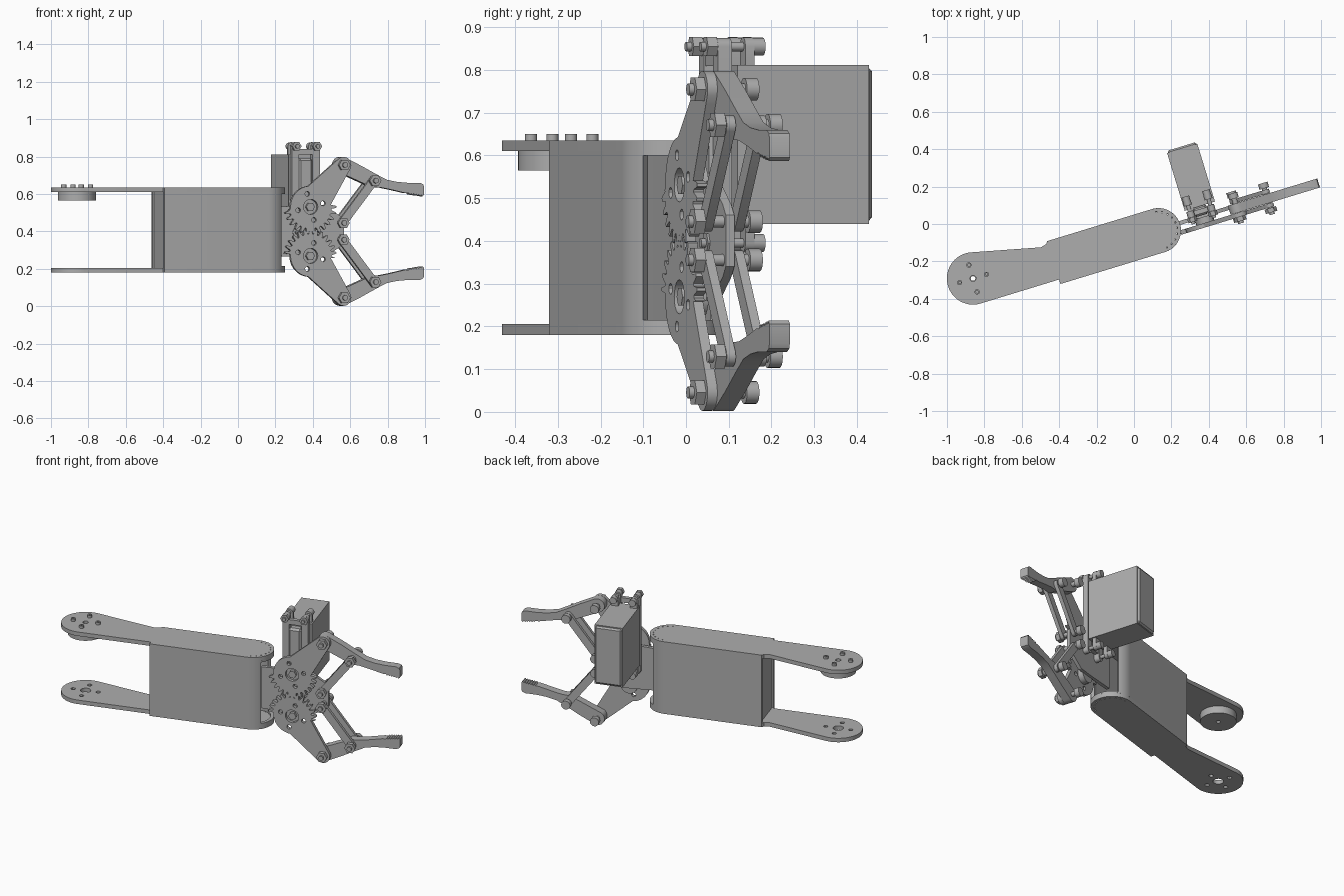
import bpy, bmesh, math
from math import sin, cos, pi, radians
from mathutils import Matrix, Vector

cube = bpy.data.objects.get("Cube")
if cube:
    bpy.data.objects.remove(cube, do_unlink=True)

grey = bpy.data.materials.new("machine_grey")
grey.use_nodes = True
grey.diffuse_color = (0.42, 0.42, 0.42, 1)
grey.node_tree.nodes["Principled BSDF"].inputs["Base Color"].default_value = (0.42, 0.42, 0.42, 1)

# Arm frame: u along the arm, v across it, z up; origin at the wrist
FRAME = Matrix.Translation((0.131, -0.035, 0)) @ Matrix.Rotation(radians(17), 4, 'Z')
STAND = Matrix.Rotation(pi / 2, 4, 'X')
MID = 0.4


def finish(name, mesh):
    mesh.materials.clear()
    mesh.materials.append(grey)
    ob = bpy.data.objects.new(name, mesh)
    bpy.context.collection.objects.link(ob)
    bpy.ops.object.select_all(action='DESELECT')
    ob.select_set(True)
    bpy.context.view_layer.objects.active = ob
    bpy.ops.object.shade_smooth_by_angle(angle=radians(30))
    return ob


def arc(cx, cy, r, a0, a1, n=24):
    return [(cx + r * cos(radians(a0 + (a1 - a0) * i / n)),
             cy + r * sin(radians(a0 + (a1 - a0) * i / n))) for i in range(n + 1)]


def ring(cx, cy, r, n=20):
    return arc(cx, cy, r, 0, 360 - 360 / n, n - 1)


def plate(name, loops, lo, hi, upright=False):
    """Extrude an outline with holes: flat along z, or upright along v."""
    cu = bpy.data.curves.new(name, 'CURVE')
    cu.dimensions, cu.fill_mode, cu.extrude = '2D', 'BOTH', (hi - lo) / 2
    for pts in loops:
        sp = cu.splines.new('POLY')
        sp.points.add(len(pts) - 1)
        for p, (x, y) in zip(sp.points, pts):
            p.co = (x, y, 0, 1)
        sp.use_cyclic_u = True
    tmp = bpy.data.objects.new(name + "_outline", cu)
    bpy.context.collection.objects.link(tmp)
    dg = bpy.context.evaluated_depsgraph_get()
    mesh = bpy.data.meshes.new_from_object(tmp.evaluated_get(dg))
    bpy.data.objects.remove(tmp, do_unlink=True)
    mid = (lo + hi) / 2
    place = Matrix.Translation((0, mid, 0)) @ STAND if upright else Matrix.Translation((0, 0, mid))
    bm = bmesh.new()
    bm.from_mesh(mesh)
    bmesh.ops.remove_doubles(bm, verts=bm.verts, dist=1e-5)
    bmesh.ops.recalc_face_normals(bm, faces=bm.faces)
    bmesh.ops.transform(bm, matrix=FRAME @ place, verts=bm.verts)
    bm.to_mesh(mesh)
    bm.free()
    return finish(name, mesh)


def box(name, u, v, z, bevel=0.0):
    bm = bmesh.new()
    bmesh.ops.create_cube(bm, size=1)
    for p in bm.verts:
        p.co = Vector([(a + b) / 2 + c * (b - a) for (a, b), c in zip((u, v, z), p.co)])
    if bevel:
        bmesh.ops.bevel(bm, geom=bm.edges[:], offset=bevel, segments=1, affect='EDGES')
    bmesh.ops.transform(bm, matrix=FRAME, verts=bm.verts)
    mesh = bpy.data.meshes.new(name)
    bm.to_mesh(mesh)
    bm.free()
    return finish(name, mesh)


def rod(name, u, z, r, lo, hi, sides=20):
    return plate(name, [ring(u, z, r, sides)], lo, hi, True)


def bolt(name, u, z, lo, hi, r=0.014):
    rod(name + "_shank", u, z, r, lo, hi - 0.01)
    rod(name + "_nut", u, z, r * 2.3, lo + 0.012, lo + 0.037, 6)
    rod(name + "_head", u, z, r * 1.9, hi - 0.03, hi)


def capsule(p, q, r):
    a = math.degrees(math.atan2(q[1] - p[1], q[0] - p[0]))
    return arc(*q, r, a - 90, a + 90, 10) + arc(*p, r, a + 90, a + 270, 10)


# Upper and lower arm plates
DISC = (-1.023, 0.045)
outline = ([(-0.585, -0.095), (-0.585, -0.12)] + arc(0, 0, 0.12, -90, 90)
           + [(-0.585, 0.12), (-0.595, 0.106), (-0.627, 0.098)] + arc(*DISC, 0.14, 80, 270, 36))
mounts = [(DISC[0] + 0.075 * cos(i * pi / 2), DISC[1] + 0.075 * sin(i * pi / 2)) for i in range(4)]
pins = [ring(x, y, 0.004, 8) for x, y in arc(0, 0, 0.1, -80, 80, 9)]
plate("arm_bottom_plate", [outline, ring(*DISC, 0.03)] + [ring(x, y, 0.013, 12) for x, y in mounts] + pins,
      0.18, 0.205)
plate("arm_top_plate", [outline, ring(*DISC, 0.016)] + pins, 0.61, 0.635)
plate("joint_disc", [ring(*DISC, 0.102, 40), ring(*DISC, 0.012)], 0.565, 0.61)
for x, y in mounts:
    plate("disc_screw", [ring(x, y, 0.014), ring(x, y, 0.007, 6)], 0.635, 0.65)

# Arm shell walls with the wrist opening
wall = [(-0.585, -0.12)] + arc(0, 0, 0.12, -90, -50, 10) + arc(0, 0, 0.1, -50, -90, 10) + [(-0.585, -0.1)]
plate("arm_front_wall", [wall], 0.205, 0.61)
plate("arm_back_wall", [[(x, -y) for x, y in wall]], 0.205, 0.61)
box("arm_end_panel", (-0.577, -0.562), (-0.1, 0.1), (0.205, 0.61))
rim = arc(0, 0, 0.12, -50, 50) + arc(0, 0, 0.1, 50, -50)
for lo, hi in ((0.205, 0.215), (0.6, 0.61)):
    plate("wrist_rim", [rim], lo, hi)

# Gripper base
base = [(0.05, 0.13), (0.25, 0.14), (0.34, 0.14), (0.43, 0.085), (0.455, 0.06)]
base = [(u, MID + h) for u, h in base] + [(u, MID - h) for u, h in reversed(base)]
plate("gripper_base", [base], -0.005, 0.016, True)

# Gear arms, fingers and links, one set above and one below
GU, GZ, PU, PZ = 0.252, 0.131, 0.436, 0.355
PITCH = 360 / 26


def gear_outline(phase):
    pts = []
    for i in range(260):
        a = i * 360 / 260
        d = Vector((cos(radians(a)), sin(radians(a))))
        r = 0.112
        if 185 < a < 375 or a < 5:
            t = abs(((a - 270) / PITCH + phase) % 1 - 0.5) * 2
            r = 0.117 + 0.027 * min(1, max(0, (t - 0.3) / 0.4))
        for k in range(31):
            c = Vector((PU - GU, PZ - GZ)) * (k / 30)
            rad = 0.092 + (0.043 - 0.092) * k / 30
            disc = rad * rad - c.length_squared + c.dot(d) ** 2
            if disc > 0:
                r = max(r, c.dot(d) + math.sqrt(disc))
        pts.append((GU + r * d.x, GZ + r * d.y))
    return pts


finger = arc(PU, PZ, 0.043, 235, 55, 12)
finger += [(0.54, 0.352), (0.622, 0.308), (0.683, 0.277), (0.74, 0.265), (0.8, 0.26), (0.87, 0.26),
           (0.888, 0.252), (0.893, 0.24), (0.893, 0.195)]
for i in range(6):
    finger += [(0.885 - i * 0.014, 0.187 + i * 0.002), (0.878 - i * 0.014, 0.196 + i * 0.002)]
finger += [(0.79, 0.205), (0.711, 0.223), (0.65, 0.235), (0.595, 0.238), (0.56, 0.255)]

for side, s in (("upper", 1), ("lower", -1)):
    def flip(pts):
        return [(u, MID + s * h) for u, h in pts]
    holes = [ring(GU, GZ, 0.04)] + [ring(x, y, 0.013, 12) for x, y in arc(GU, GZ, 0.072, 15, 285, 3)]
    gear = [flip(p) for p in [gear_outline(0.5 if s > 0 else 0)] + holes]
    plate(side + "_gear_arm", gear, -0.057, -0.033, True)
    rod(side + "_gear_hub", GU, MID + s * GZ, 0.05, -0.036, 0)
    rod(side + "_gear_screw", GU, MID + s * GZ, 0.024, -0.056, -0.03, 6)
    plate(side + "_finger", [flip(finger)], -0.032, 0.018, True)
    inner, outer = (0.431, 0.045), (0.607, 0.271)
    for place, lo, hi in (("front", -0.056, -0.034), ("rear", 0.02, 0.042)):
        plate(f"{side}_{place}_link", [flip(capsule(inner, outer, 0.023))], lo, hi, True)
    bolt(side + "_finger_bolt", PU, MID + s * PZ, -0.092, 0.075)
    bolt(side + "_link_bolt", outer[0], MID + s * outer[1], -0.096, 0.08)
    bolt(side + "_base_bolt", inner[0], MID + s * inner[1], -0.092, 0.085)

# Servo motor with its mounting ears and bracket
SZ = 0.625
box("servo_body", (0.165, 0.334), (0.06, 0.383), (0.44, 0.812))
box("servo_lid", (0.169, 0.33), (0.37, 0.394), (0.446, 0.806), 0.009)
box("servo_front_cover", (0.205, 0.285), (0.01, 0.065), (0.46, 0.79), 0.012)
for u in (0.19, 0.305):
    plate("bracket_post", [capsule((u, 0.39), (u, 0.855), 0.02)], 0.016, 0.05, True)
    for s in (1, -1):
        z = SZ + s * 0.23
        plate("servo_ear", [capsule((u, SZ + s * 0.17), (u, z), 0.022)], 0.082, 0.104, True)
        bolt("servo_bolt", u, z, -0.022, 0.132, 0.011)
for s in (1, -1):
    z = SZ + s * 0.2
    box("bracket_bar", (0.18, 0.315), (0.02, 0.045), (z - 0.015, z + 0.015))
